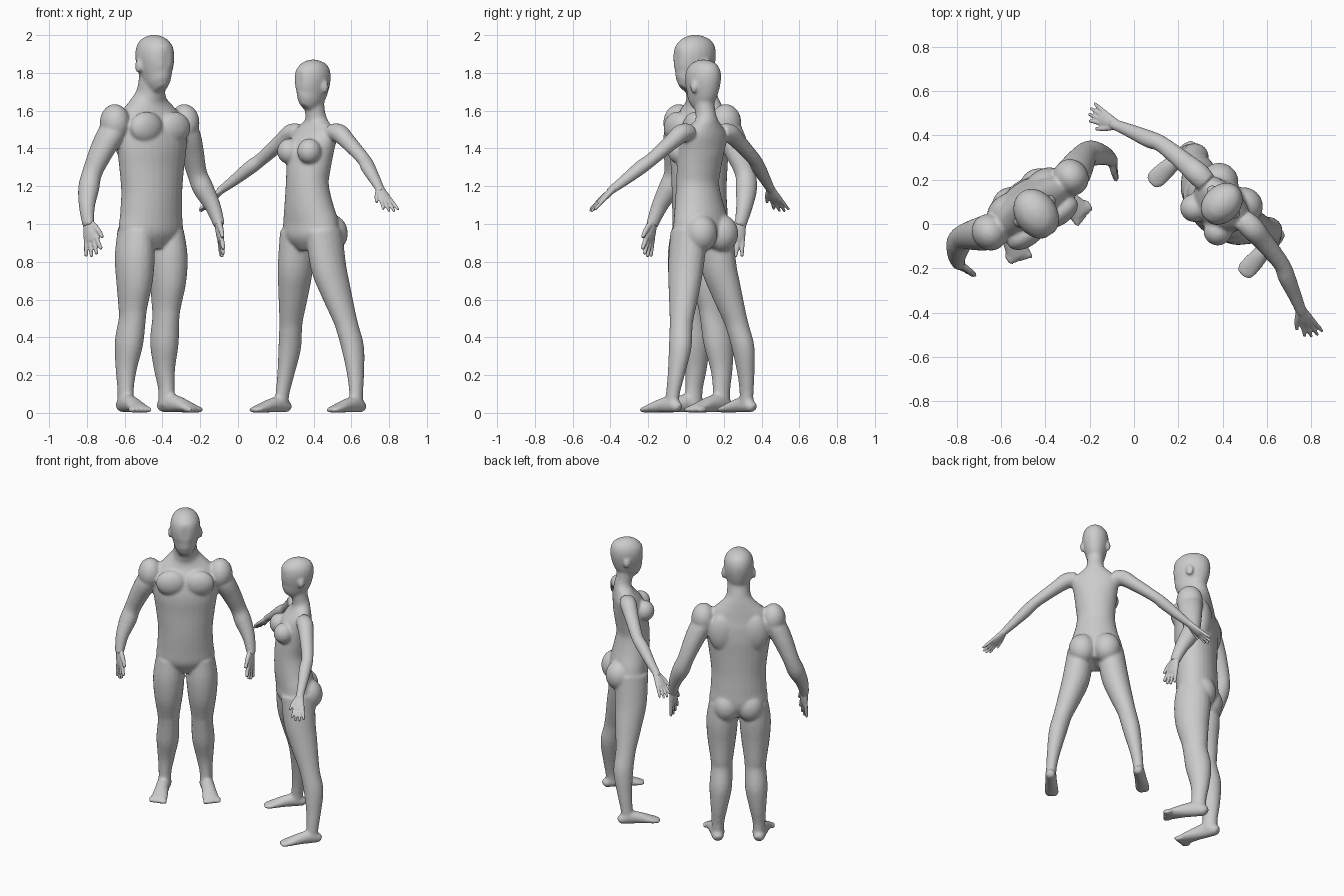
import bpy, bmesh
from math import cos, sin, pi, radians
from mathutils import Vector, Matrix

cube = bpy.data.objects.get("Cube")
if cube:
    bpy.data.objects.remove(cube, do_unlink=True)

clay = bpy.data.materials.new("light_grey_clay")
clay.use_nodes = True
GREY = (0.6, 0.6, 0.6, 1)
clay.diffuse_color = GREY
clay.node_tree.nodes["Principled BSDF"].inputs["Base Color"].default_value = GREY

Y, Z = Vector((0, 1, 0)), Vector((0, 0, 1))
SIDES = (1, -1)


def refine(sections, steps=4):
    """Catmull-Rom interpolation through the given cross-sections."""
    rows = [Vector(s) for s in sections]
    rows = [rows[0]] + rows + [rows[-1]]
    result = []
    for a, b, c, d in zip(rows, rows[1:], rows[2:], rows[3:]):
        for i in range(steps):
            t = i / steps
            result.append(b + (c - a) * (t / 2)
                          + (a * 2 - b * 5 + c * 4 - d) * (t * t / 2)
                          + (b * 3 - a - c * 3 + d) * (t ** 3 / 2))
    return result + [rows[-1]]


def loft(bm, sections, side=1, ref=Y, front=None, count=20):
    """Closed tube through (x, y, z, half width, half depth along ref)."""
    rows = refine(sections)
    centres = [Vector(r[:3]) for r in rows]
    rings = []
    for i, row in enumerate(rows):
        along = centres[min(i + 1, len(rows) - 1)] - centres[max(i - 1, 0)]
        along.normalize()
        depth = (ref - along * ref.dot(along)).normalized()
        wide = depth.cross(along)
        ring = []
        for k in range(count):
            a = 2 * pi * k / count
            p = centres[i] + wide * (cos(a) * row[3]) + depth * (sin(a) * row[4])
            if front is not None:
                p.y = max(p.y, front)
            ring.append(bm.verts.new((p.x * side, p.y, p.z)))
        rings.append(ring)
    for low, high in zip(rings, rings[1:]):
        for k in range(count):
            n = (k + 1) % count
            bm.faces.new((low[k], low[n], high[n], high[k]))
    bm.faces.new(rings[0])
    bm.faces.new(rings[-1])


def blob(bm, centre, radii, side=1):
    """Ellipsoid for a muscle or other rounded mass."""
    place = Matrix.Translation((centre[0] * side, centre[1], centre[2]))
    bmesh.ops.create_uvsphere(bm, u_segments=24, v_segments=14, radius=1,
                              matrix=place @ Matrix.Diagonal((*radii, 1)))


def finish(bm, name, place, voxel, rounds):
    """Fuse overlapping volumes into one smooth skin."""
    bmesh.ops.recalc_face_normals(bm, faces=bm.faces)
    mesh = bpy.data.meshes.new(name)
    bm.to_mesh(mesh)
    bm.free()
    mesh.materials.append(clay)
    obj = bpy.data.objects.new(name, mesh)
    bpy.context.collection.objects.link(obj)
    obj.matrix_world = place
    fuse = obj.modifiers.new("fuse", 'REMESH')
    fuse.mode = 'VOXEL'
    fuse.voxel_size = voxel
    fuse.use_smooth_shade = True
    soften = obj.modifiers.new("soften", 'SMOOTH')
    soften.factor = 0.5
    soften.iterations = rounds


def head(bm, top, size):
    """Skull with a flattened face, plus ears."""
    shape = [(-.06, -.29, .03, .045), (-.04, -.26, .058, .08),
             (-.012, -.2, .08, .108), (0, -.12, .095, .12),
             (.005, -.06, .088, .112), (.005, -.02, .06, .078), (.005, 0, .02, .025)]
    loft(bm, [(0, y * size, top + z * size, w * size, d * size)
              for y, z, w, d in shape], front=-.112 * size)
    for s in SIDES:
        blob(bm, (.097 * size, .015 * size, top - .165 * size),
             (.013 * size, .024 * size, .036 * size), s)


def foot(bm, side, heel, toe, size, toes):
    """Foot from heel to toe, with optional separate toes."""
    heel, toe = Vector(heel), Vector(toe)
    shape = [(0, .028, .02, .02), (.06, .036, .035, .034), (.25, .052, .042, .05),
             (.5, .045, .044, .043), (.75, .03, .052, .029), (.9, .021, .052, .02)]
    if not toes:
        shape.append((1, .016, .034, .014))
    rows = []
    for f, z, w, h in shape:
        p = heel.lerp(toe, f)
        rows.append((p.x, p.y, z * size, w * size, h * size))
    loft(bm, rows, side, ref=Z)
    for i in range(5 if toes else 0):
        x = toe.x + (i - 2) * .022
        blob(bm, (x, toe.y + .022 + .006 * i, .017), (.013, .032, .017), side)


def hand(name, place, side, wrist, tip, thumb_dir, size):
    """Palm, four fanned fingers and a thumb."""
    bm = bmesh.new()
    wrist, reach = Vector(wrist), Vector(tip) - Vector(wrist)
    across = Vector(thumb_dir)
    across = (across - reach * (across.dot(reach) / reach.length_squared)).normalized()

    def row(f, off, thick, wide):
        return (*(wrist + reach * f + across * off * size), thick * size, wide * size)

    loft(bm, [row(-.12, 0, .026, .03), row(.1, 0, .022, .033),
              row(.35, 0, .02, .042), row(.55, 0, .015, .04)], side, across)
    for i, end in enumerate((.86, .97, 1, .94)):
        off = (i - 1.5) * -.021
        loft(bm, [row(.42, off, .013, .012), row(.75, off * 1.35, .012, .011),
                  row(end, off * 1.6, .009, .009)], side, across, count=10)
    loft(bm, [row(.08, .02, .016, .018), row(.3, .05, .014, .014),
              row(.55, .07, .01, .01)], side, across, count=10)
    finish(bm, name, place, .005, 4)


def person(name, place, torso, leg, arm, masses, head_spec, foot_spec, hand_spec):
    bm = bmesh.new()
    loft(bm, [(0, *row) for row in torso], count=28)
    head(bm, *head_spec)
    for s, label in zip(SIDES, ("left", "right")):
        loft(bm, leg, s)
        loft(bm, arm, s)
        foot(bm, s, *foot_spec)
        for centre, radii in masses:
            blob(bm, centre, radii, s)
        hand(name + "_" + label + "_hand", place, s, *hand_spec)
    finish(bm, name + "_body", place, .008, 9)


def stand(x, y, turn):
    return Matrix.Translation((x, y, 0)) @ Matrix.Rotation(radians(turn), 4, 'Z')


# Broad, muscular man
man_torso = [(.04, .87, .09, .08), (.04, .95, .18, .125), (.035, 1.05, .178, .13),
             (.03, 1.17, .174, .13), (.03, 1.3, .188, .13), (.03, 1.42, .205, .132),
             (.04, 1.52, .205, .115), (.05, 1.59, .175, .09), (.05, 1.645, .12, .078),
             (.04, 1.69, .08, .077), (.025, 1.75, .072, .075), (.02, 1.82, .07, .07)]
man_leg = [(.1, .04, .96, .085, .11), (.105, .035, .83, .1, .118),
           (.107, .035, .7, .092, .108), (.107, .05, .57, .074, .087),
           (.107, .055, .5, .068, .079), (.113, .078, .37, .072, .083),
           (.122, .09, .24, .055, .062), (.13, .085, .13, .041, .049),
           (.13, .08, .04, .042, .05)]
man_arm = [(.19, .05, 1.55, .065, .075), (.245, .06, 1.47, .068, .08),
           (.29, .08, 1.38, .061, .07), (.335, .098, 1.27, .052, .056),
           (.365, .085, 1.19, .055, .058), (.4, .05, 1.1, .042, .046),
           (.415, .02, 1.02, .032, .036), (.416, .01, .99, .028, .034)]
man_masses = [((.222, .05, 1.535), (.078, .085, .1)),     # shoulder
              ((.088, -.05, 1.51), (.098, .058, .085)),   # chest
              ((.1, .105, 1.46), (.09, .055, .13)),       # upper back
              ((.075, .1, .94), (.085, .08, .1))]         # buttock
person("man", stand(-.44, .045, 34), man_torso, man_leg, man_arm, man_masses,
       (2.0, 1), ((.126, .14), (.172, -.145), 1, True),
       ((.416, .015, 1.01), (.41, -.035, .83), (-.45, -1, 0), 1))

# Slender woman with arms held out and feet apart
woman_torso = [(0, .87, .08, .08), (-.01, .94, .168, .12), (-.015, 1.01, .168, .12),
               (-.03, 1.1, .142, .115), (-.04, 1.21, .122, .105), (-.03, 1.3, .128, .105),
               (-.01, 1.4, .14, .1), (.015, 1.47, .15, .078), (.025, 1.52, .105, .06),
               (.025, 1.555, .062, .055), (.015, 1.61, .052, .053), (.005, 1.7, .055, .06)]
woman_leg = [(.095, -.01, .96, .085, .11), (.122, -.005, .78, .087, .102),
             (.156, .015, .65, .076, .088), (.2, .04, .5, .06, .067),
             (.215, .05, .44, .058, .063), (.237, .065, .34, .056, .063),
             (.262, .06, .2, .042, .047), (.276, .05, .1, .034, .039),
             (.28, .045, .03, .034, .04)]
woman_arm = [(.12, .02, 1.485, .045, .05), (.18, .02, 1.48, .05, .053),
             (.25, .015, 1.435, .042, .046), (.38, 0, 1.345, .035, .038),
             (.44, -.025, 1.3, .037, .04), (.53, -.06, 1.23, .029, .031),
             (.59, -.085, 1.185, .022, .026), (.61, -.09, 1.17, .02, .026)]
woman_masses = [((.075, -.1, 1.385), (.064, .064, .068)),  # breast
                ((.078, .06, .95), (.088, .09, .1))]       # buttock
person("woman", stand(.395, .09, -45), woman_torso, woman_leg, woman_arm, woman_masses,
       (1.87, .88), ((.278, .105), (.292, -.16), .86, False),
       ((.59, -.085, 1.185), (.72, -.125, 1.065), (0, -1, -.4), .82))
